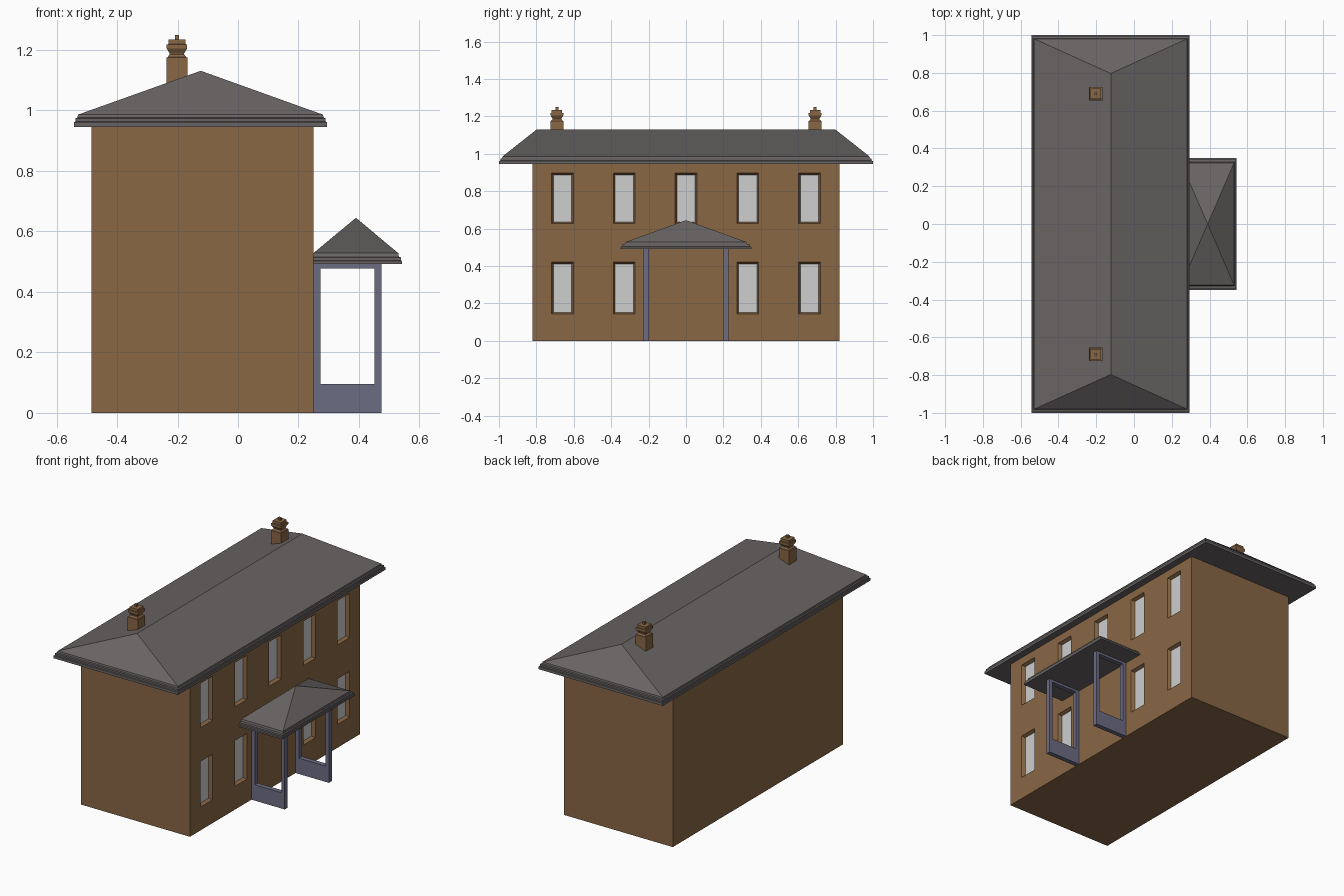
import bpy, bmesh
from mathutils import Vector

if "Cube" in bpy.data.objects:
    bpy.data.objects.remove(bpy.data.objects["Cube"])


def material(name, rgb):
    m = bpy.data.materials.new(name)
    m.diffuse_color = (*rgb, 1)
    m.use_nodes = True
    m.node_tree.nodes["Principled BSDF"].inputs["Base Color"].default_value = m.diffuse_color
    return m


BRICK = material("brown brick", (0.25, 0.135, 0.06))
SLATE = material("grey slate", (0.14, 0.127, 0.127))
GLASS = material("pale glass", (0.62, 0.62, 0.62))
TIMBER = material("blue grey timber", (0.15, 0.15, 0.23))


def finish(bm, name, *mats):
    bmesh.ops.recalc_face_normals(bm, faces=bm.faces[:])
    me = bpy.data.meshes.new(name)
    bm.to_mesh(me)
    bm.free()
    ob = bpy.data.objects.new(name, me)
    bpy.context.collection.objects.link(ob)
    for m in mats:
        me.materials.append(m)
    return ob


def stack(name, mat, rings, ridge=None):
    """Rectangular rings (x0, x1, y0, y1, z) joined upwards; optional ridge
    (x, half length, z) closes the top, a zero length gives a pyramid."""
    bm = bmesh.new()
    loops = []
    for x0, x1, y0, y1, z in rings:
        loops.append([bm.verts.new((x, y, z)) for x, y in
                      ((x0, y0), (x1, y0), (x1, y1), (x0, y1))])
    bm.faces.new(loops[0][::-1])
    for a, b in zip(loops, loops[1:]):
        for i in range(4):
            j = (i + 1) % 4
            bm.faces.new((a[i], a[j], b[j], b[i]))
    a, b, c, d = loops[-1]
    if ridge is None:
        bm.faces.new((a, b, c, d))
    else:
        x, half, z = ridge
        p = bm.verts.new((x, -half, z))
        q = bm.verts.new((x, half, z)) if half else p
        for f in ((a, b, p), (b, c, q, p), (c, d, q), (d, a, p, q)):
            bm.faces.new(list(dict.fromkeys(f)))
    return finish(bm, name, mat)


# House body: the wall facing +x is cut into cells, window cells are recessed
X0, X1, HY, TOP = -0.485, 0.25, 0.82, 0.95
HALF_W = 0.058
columns = [-0.66, -0.33, 0, 0.33, 0.66]
rows = [(0.142, 0.420), (0.626, 0.896)]
bm = bmesh.new()
bmesh.ops.create_cube(bm, size=1)
for v in bm.verts:
    v.co = (X1 if v.co.x > 0 else X0, HY if v.co.y > 0 else -HY,
            TOP if v.co.z > 0 else 0)
cuts = [((0, y + s * HALF_W, 0), (0, 1, 0)) for y in columns for s in (-1, 1)]
cuts += [((0, 0, z), (0, 0, 1)) for row in rows for z in row]
bm.normal_update()
for co, no in cuts:
    wall = [f for f in bm.faces if f.normal.x > 0.9]
    geom = set(wall)
    for f in wall:
        geom.update(f.edges)
        geom.update(f.verts)
    bmesh.ops.bisect_plane(bm, geom=list(geom), dist=1e-5,
                           plane_co=Vector(co), plane_no=Vector(no))
    bm.normal_update()


def is_window(f):
    c = f.calc_center_median()
    if f.normal.x < 0.9 or (abs(c.y) < 0.1 and c.z < 0.5):
        return False
    return (any(abs(c.y - y) < HALF_W for y in columns)
            and any(a < c.z < b for a, b in rows))


windows = [f for f in bm.faces if is_window(f)]
bmesh.ops.inset_individual(bm, faces=windows, thickness=0.009, depth=-0.02,
                           use_even_offset=True)
for f in windows:
    f.material_index = 1
finish(bm, "house_body", BRICK, GLASS)

# Main hipped roof with stepped eaves
eaves = [(0, 0.945), (0, 0.961), (0.005, 0.963), (0.005, 0.974), (0.012, 0.976),
         (0.014, 0.986)]
stack("main_roof", SLATE,
      [(-0.543 + i, 0.295 - i, -1 + 1.4 * i, 1 - 1.4 * i, z) for i, z in eaves],
      (-0.123, 0.797, 1.131))

# Porch roof: pyramid on stepped eaves, flush against the wall
eaves = [(0, 0.492), (0, 0.502), (0.004, 0.504), (0.004, 0.514), (0.011, 0.516),
         (0.013, 0.528)]
stack("porch_roof", SLATE,
      [(0.249, 0.543 - i, -0.35 + 2 * i, 0.35 - 2 * i, z) for i, z in eaves],
      (0.39, 0, 0.645))

# Porch side frames: a rectangle with an opening, given thickness
for side, y in (("left", -0.227), ("right", 0.198)):
    bm = bmesh.new()
    rects = [(0.25, 0.474, 0, 0.493), (0.273, 0.452, 0.096, 0.477)]
    outer, inner = [[bm.verts.new((x, y, z)) for x, z in
                     ((a, c), (b, c), (b, d), (a, d))] for a, b, c, d in rects]
    for i in range(4):
        j = (i + 1) % 4
        bm.faces.new((outer[i], outer[j], inner[j], inner[i]))
    ext = bmesh.ops.extrude_face_region(bm, geom=bm.faces[:],
                                        use_keep_orig=True)["geom"]
    bmesh.ops.translate(bm, vec=(0, 0.029, 0),
                        verts=[g for g in ext if isinstance(g, bmesh.types.BMVert)])
    finish(bm, "porch_frame_" + side, TIMBER)

# Chimneys: square stacks with a moulded pot (half width, height)
pot = [(0.035, 1.02), (0.035, 1.175), (0.031, 1.176), (0.024, 1.185),
       (0.024, 1.189), (0.034, 1.205), (0.034, 1.218), (0.028, 1.219),
       (0.028, 1.234), (0.007, 1.235), (0.007, 1.25)]
for side, y in (("front", -0.69), ("back", 0.69)):
    stack("chimney_" + side, BRICK,
          [(-0.202 - r, -0.202 + r, y - r, y + r, z) for r, z in pot])
